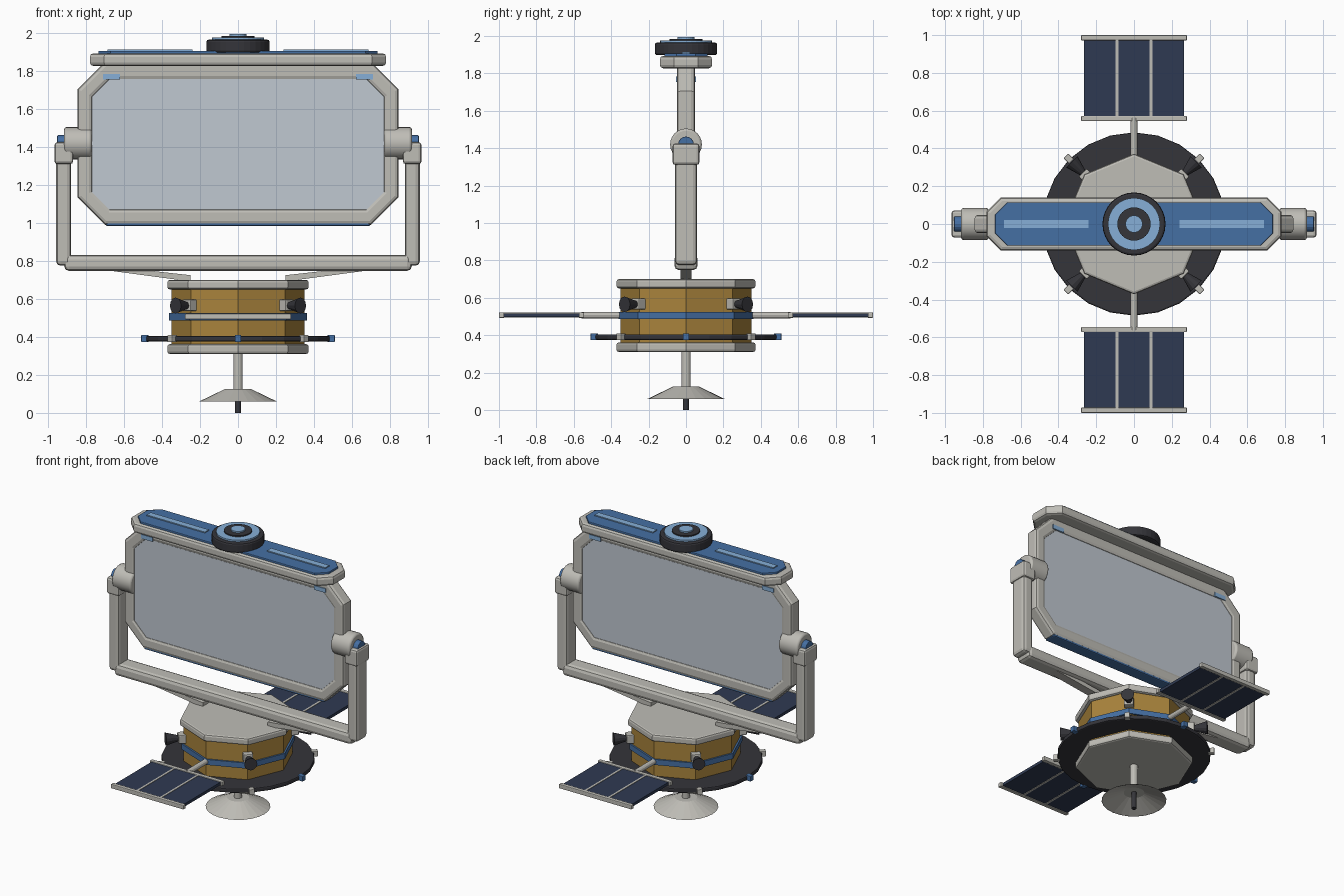
import bpy, bmesh, math
from mathutils import Vector, Matrix

if "Cube" in bpy.data.objects:
    bpy.data.objects.remove(bpy.data.objects["Cube"])


def material(name, r, g, b):
    m = bpy.data.materials.new(name)
    m.diffuse_color = (r, g, b, 1)
    m.use_nodes = True
    m.node_tree.nodes["Principled BSDF"].inputs["Base Color"].default_value = m.diffuse_color
    return m


GREY = material("warm grey", 0.52, 0.51, 0.47)
DARK = material("charcoal", 0.035, 0.035, 0.042)
BLUE = material("blue", 0.06, 0.16, 0.37)
LIGHT = material("light blue", 0.24, 0.43, 0.68)
GOLD = material("gold foil", 0.40, 0.23, 0.045)
NAVY = material("solar navy", 0.028, 0.042, 0.085)
GLASS = material("pale glass", 0.53, 0.58, 0.64)


def finish(name, bm, mat, bevel=0.0, segs=2):
    bmesh.ops.recalc_face_normals(bm, faces=bm.faces)
    me = bpy.data.meshes.new(name)
    bm.to_mesh(me)
    bm.free()
    ob = bpy.data.objects.new(name, me)
    bpy.context.collection.objects.link(ob)
    me.materials.append(mat)
    if bevel:
        mod = ob.modifiers.new("bevel", 'BEVEL')
        mod.width, mod.segments = bevel, segs
        mod.limit_method, mod.angle_limit = 'ANGLE', math.radians(50)
    return ob


def box(name, mat, x, y, z, bevel=0.0, rot=0.0):
    """Box from (min, max) ranges, then turned about the z axis."""
    bm = bmesh.new()
    bmesh.ops.create_cube(bm, size=1)
    for v in bm.verts:
        v.co = Vector([(r[0] + r[1]) / 2 + c * (r[1] - r[0]) for r, c in zip((x, y, z), v.co)])
    bm.transform(Matrix.Rotation(rot, 4, 'Z'))
    return finish(name, bm, mat, bevel)


def cyl(name, mat, a, b, r1, r2=None, n=24, bevel=0.0, smooth=False):
    """Cylinder or cone between two points."""
    a, b = Vector(a), Vector(b)
    d = b - a
    q = d.to_track_quat('Z', 'Y').to_matrix().to_4x4()
    bm = bmesh.new()
    bmesh.ops.create_cone(bm, cap_ends=True, segments=n, radius1=r1,
                          radius2=r1 if r2 is None else r2, depth=d.length,
                          matrix=Matrix.Translation((a + b) / 2) @ q)
    ob = finish(name, bm, mat, bevel)
    if smooth:
        bpy.context.view_layer.objects.active = ob
        bpy.ops.object.select_all(action='DESELECT')
        ob.select_set(True)
        bpy.ops.object.shade_smooth_by_angle(angle=math.radians(35))
    return ob


def chamfered(hx, lo, hi, c):
    """Rectangle outline with cut corners."""
    return [(-hx + c, lo), (hx - c, lo), (hx, lo + c), (hx, hi - c),
            (hx - c, hi), (-hx + c, hi), (-hx, hi - c), (-hx, lo + c)]


def plate(name, mat, outline, lo, hi, axis, bevel=0.0):
    """Outline extruded along y or z."""
    bm = bmesh.new()
    put = (lambda p, t: (p[0], t, p[1])) if axis == 'y' else (lambda p, t: (p[0], p[1], t))
    face = bm.faces.new([bm.verts.new(put(p, lo)) for p in outline])
    ext = bmesh.ops.extrude_face_region(bm, geom=[face])
    move = Vector(put((0, 0), hi - lo))
    bmesh.ops.translate(bm, vec=move, verts=[v for v in ext['geom'] if isinstance(v, bmesh.types.BMVert)])
    return finish(name, bm, mat, bevel)


# Antenna dish, hollow underneath
bm = bmesh.new()
prof = [(0, .115), (.065, .115), (.198, .06), (.205, .06), (.07, .125), (0, .125)]
vs = [bm.verts.new((r, 0, z)) for r, z in prof]
es = [bm.edges.new(p) for p in zip(vs, vs[1:])]
bmesh.ops.spin(bm, geom=vs + es, cent=(0, 0, 0), axis=(0, 0, 1), angle=2 * math.pi, steps=24)
bmesh.ops.remove_doubles(bm, verts=bm.verts, dist=1e-4)
finish("antenna_dish", bm, GREY)
cyl("antenna_feed", DARK, (0, 0, 0), (0, 0, .116), .017, n=12)
cyl("antenna_mast", GREY, (0, 0, .12), (0, 0, .315), .025, n=12)

# Octagonal body
cyl("body_bottom_plate", GREY, (0, 0, .31), (0, 0, .362), .372, n=8, bevel=.013)
cyl("body_foil", GOLD, (0, 0, .35), (0, 0, .66), .35, n=8)
cyl("body_belt", BLUE, (0, 0, .487), (0, 0, .525), .362, n=8)
cyl("body_top_plate", GREY, (0, 0, .65), (0, 0, .70), .372, n=8, bevel=.013)
cyl("lower_ring", DARK, (0, 0, .375), (0, 0, .405), .485, n=24, bevel=.008)

# Sensor lugs round the ring
for i in range(8):
    box("ring_lug", GREY if i % 2 else BLUE, (.47, .51), (-.017, .017), (.373, .41),
        bevel=.004, rot=i * math.pi / 4)

# Thrusters at the four diagonals
for i in range(4):
    a = math.pi / 4 + i * math.pi / 2
    out = Vector((math.cos(a), math.sin(a), 0))
    up = Vector((0, 0, .565))
    box("thruster_block", GREY, (.31, .385), (-.03, .03), (.537, .597), bevel=.006, rot=a)
    cyl("thruster_bell", DARK, out * .38 + up, out * .465 + up, .018, .042, n=12)

# Solar wings
for s in (-1, 1):
    def span(a, b):
        return tuple(sorted((s * a, s * b)))
    cyl("wing_arm", GREY, (0, s * .33, .507), (0, s * .56, .507), .018, n=12)
    box("solar_panel", NAVY, (-.265, .265), span(.56, .98), (.497, .517))
    for y0, y1 in ((.545, .573), (.972, 1.0)):
        box("wing_end_bar", GREY, (-.28, .28), span(y0, y1), (.492, .522), bevel=.005)
    for x in (-.09, .09):
        box("wing_divider", GREY, (x - .007, x + .007), span(.57, .975), (.494, .520))

# Yoke: cross bar, struts, uprights and pivots
box("yoke_bar", GREY, (-.915, .915), (-.062, .062), (.748, .832), bevel=.024)
for s in (-1, 1):
    def span(a, b):
        return tuple(sorted((s * a, s * b)))
    plate("yoke_strut", GREY, [(s * .25, .69), (s * .31, .70), (s * .70, .752), (s * .70, .775), (s * .25, .725)],
          -.03, .03, 'y')
    box("yoke_upright", GREY, span(.878, .957), (-.06, .06), (.775, 1.34), bevel=.022)
    box("yoke_clamp", GREY, span(.868, .966), (-.072, .072), (1.31, 1.425), bevel=.015)
    cyl("pivot_hub", GREY, (s * .77, 0, 1.42), (s * .915, 0, 1.42), .085, n=24, bevel=.012, smooth=True)
    cyl("pivot_cap", BLUE, (s * .89, 0, 1.42), (s * .952, 0, 1.42), .042, n=16, bevel=.004)

# Screen frame as a closed ring with rounded edges
outer = chamfered(.845, .99, 1.85, .145)
inner = chamfered(.765, 1.075, 1.752, .09)
bm = bmesh.new()
rings = [[bm.verts.new((x, y, z)) for x, z in line]
         for line, y in ((outer, -.048), (outer, .048), (inner, .048), (inner, -.048))]
for k in range(4):
    p, q = rings[k], rings[(k + 1) % 4]
    for i in range(8):
        j = (i + 1) % 8
        bm.faces.new((p[i], p[j], q[j], q[i]))
finish("screen_frame", bm, GREY, bevel=.02)
plate("screen_glass", GLASS, chamfered(.77, 1.07, 1.757, .09), -.04, .04, 'y')
box("screen_bottom_strip", BLUE, (-.695, .695), (-.042, .042), (.983, 1.012), bevel=.008)
for sx in (-1, 1):
    for sy in (-1, 1):
        box("screen_marker", LIGHT, tuple(sorted((sx * .622, sx * .71))),
            tuple(sorted((sy * .046, sy * .054))), (1.755, 1.784))

# Top cap with inset panel and light strips
plate("top_cap", GREY, chamfered(.78, -.14, .14, .075), 1.827, 1.893, 'z', bevel=.018)
plate("top_panel", BLUE, chamfered(.735, -.115, .115, .065), 1.88, 1.906, 'z', bevel=.004)
for s in (-1, 1):
    box("top_light_strip", LIGHT, tuple(sorted((s * .24, s * .688))), (-.022, .022), (1.904, 1.913))

# Round sensor on top
cyl("sensor_base", DARK, (0, 0, 1.897), (0, 0, 1.965), .167, n=32, bevel=.012)
cyl("sensor_ring", LIGHT, (0, 0, 1.96), (0, 0, 1.976), .138, n=32)
cyl("sensor_core", DARK, (0, 0, 1.97), (0, 0, 1.984), .088, n=32)
cyl("sensor_lens", LIGHT, (0, 0, 1.98), (0, 0, 1.994), .045, n=24)
